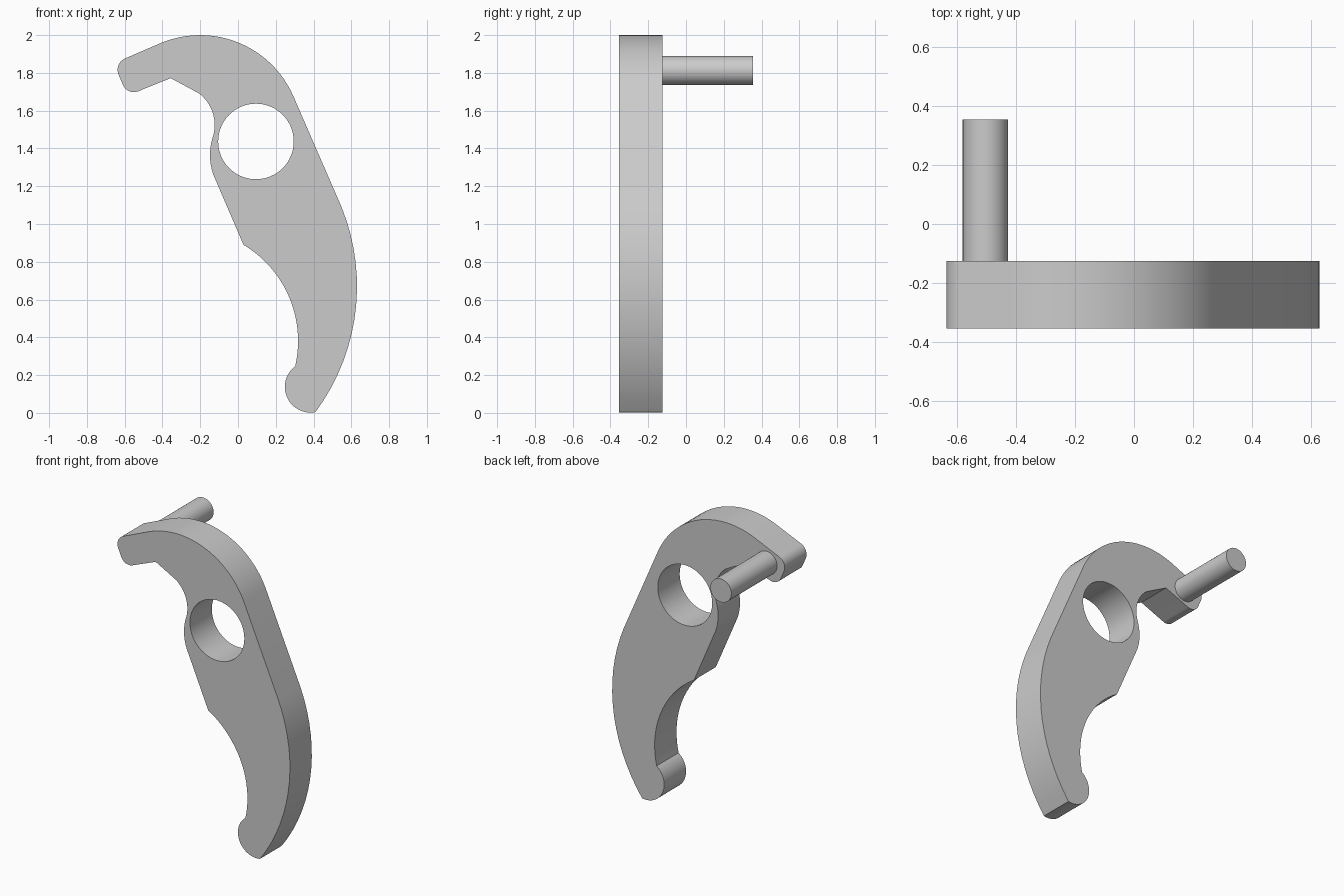
import bpy, bmesh, math
from mathutils import Vector

cube = bpy.data.objects.get("Cube")
if cube:
    bpy.data.objects.remove(cube, do_unlink=True)

FRONT, BACK, PIN_END = -0.355, -0.125, 0.355

# Single plain grey
grey = bpy.data.materials.new("plain_grey")
grey.use_nodes = True
grey.diffuse_color = (0.6, 0.6, 0.6, 1)
grey.node_tree.nodes["Principled BSDF"].inputs["Base Color"].default_value = (0.6, 0.6, 0.6, 1)


def arc(a, m, b, step=math.radians(4)):
    """Points after a, along the circle through a, m and b, ending at b."""
    a, m, b = Vector(a), Vector(m), Vector(b)
    u, v = m - a, b - a
    d = 2 * u.cross(v)
    c = a + Vector((v.y * u.length_squared - u.y * v.length_squared,
                    u.x * v.length_squared - v.x * u.length_squared)) / d
    r = (a - c).length
    start = math.atan2(a.y - c.y, a.x - c.x)
    end = math.atan2(b.y - c.y, b.x - c.x)
    sweep = (end - start) % math.tau
    if d < 0:
        sweep -= math.tau
    n = max(4, math.ceil(abs(sweep) / step))
    return [c + r * Vector((math.cos(start + sweep * i / n), math.sin(start + sweep * i / n)))
            for i in range(1, n + 1)]


def finish(obj):
    obj.data.materials.clear()
    obj.data.materials.append(grey)
    bpy.ops.object.select_all(action='DESELECT')
    obj.select_set(True)
    bpy.context.view_layer.objects.active = obj
    bpy.ops.object.shade_smooth_by_angle(angle=math.radians(25))


def rod(name, x, z, r, y0, y1):
    bpy.ops.mesh.primitive_cylinder_add(vertices=64, radius=r, depth=y1 - y0,
                                        location=(x, (y0 + y1) / 2, z),
                                        rotation=(math.pi / 2, 0, 0))
    obj = bpy.context.object
    obj.name = name
    return obj


# Lever outline: one point is a straight run, two points are an arc (middle, end)
start = (-0.597, 1.877)
path = [
    [(-0.416, 1.955)],
    [(-0.2, 2.0), (0.293, 1.677)],          # rounded head
    [(0.546, 1.095)],
    [(0.63, 0.68), (0.41, 0.004)],          # outer sweep
    [(0.248, 0.135), (0.303, 0.247)],       # toe bulb
    [(0.237, 0.68), (0.029, 0.89)],         # inner hollow
    [(-0.129, 1.257)],
    [(-0.148, 1.35), (-0.135, 1.455)],      # boss beside the hole
    [(-0.124, 1.535), (-0.204, 1.69)],      # throat
    [(-0.356, 1.772)],
    [(-0.525, 1.704)],
    [(-0.577, 1.704), (-0.61, 1.738)],      # rounded arm tip
    [(-0.632, 1.79)],
    [(-0.631, 1.844), start],
]
outline = [Vector(start)]
for seg in path:
    outline += [Vector(seg[0])] if len(seg) == 1 else arc(outline[-1], *seg)
outline.pop()

# Lever plate, extruded from front to back
bm = bmesh.new()
face = bm.faces.new([bm.verts.new((p.x, FRONT, p.y)) for p in outline])
ext = bmesh.ops.extrude_face_region(bm, geom=[face])
bmesh.ops.translate(bm, vec=(0, BACK - FRONT, 0),
                    verts=[g for g in ext["geom"] if isinstance(g, bmesh.types.BMVert)])
bmesh.ops.recalc_face_normals(bm, faces=bm.faces)
mesh = bpy.data.meshes.new("lever_plate")
bm.to_mesh(mesh)
bm.free()
plate = bpy.data.objects.new("lever_plate", mesh)
bpy.context.collection.objects.link(plate)

# Pivot hole through the plate
cutter = rod("pivot_hole_cutter", 0.095, 1.437, 0.2, FRONT - 0.1, BACK + 0.1)
cutter.hide_render = True
cut = plate.modifiers.new("pivot_hole", 'BOOLEAN')
cut.operation = 'DIFFERENCE'
cut.solver = 'EXACT'
cut.object = cutter
bpy.ops.object.select_all(action='DESELECT')
plate.select_set(True)
bpy.context.view_layer.objects.active = plate
bpy.ops.object.modifier_apply(modifier=cut.name)
bpy.data.objects.remove(cutter, do_unlink=True)
finish(plate)

# Pin standing out of the back of the arm
finish(rod("arm_pin", -0.505, 1.812, 0.077, BACK - 0.02, PIN_END))
